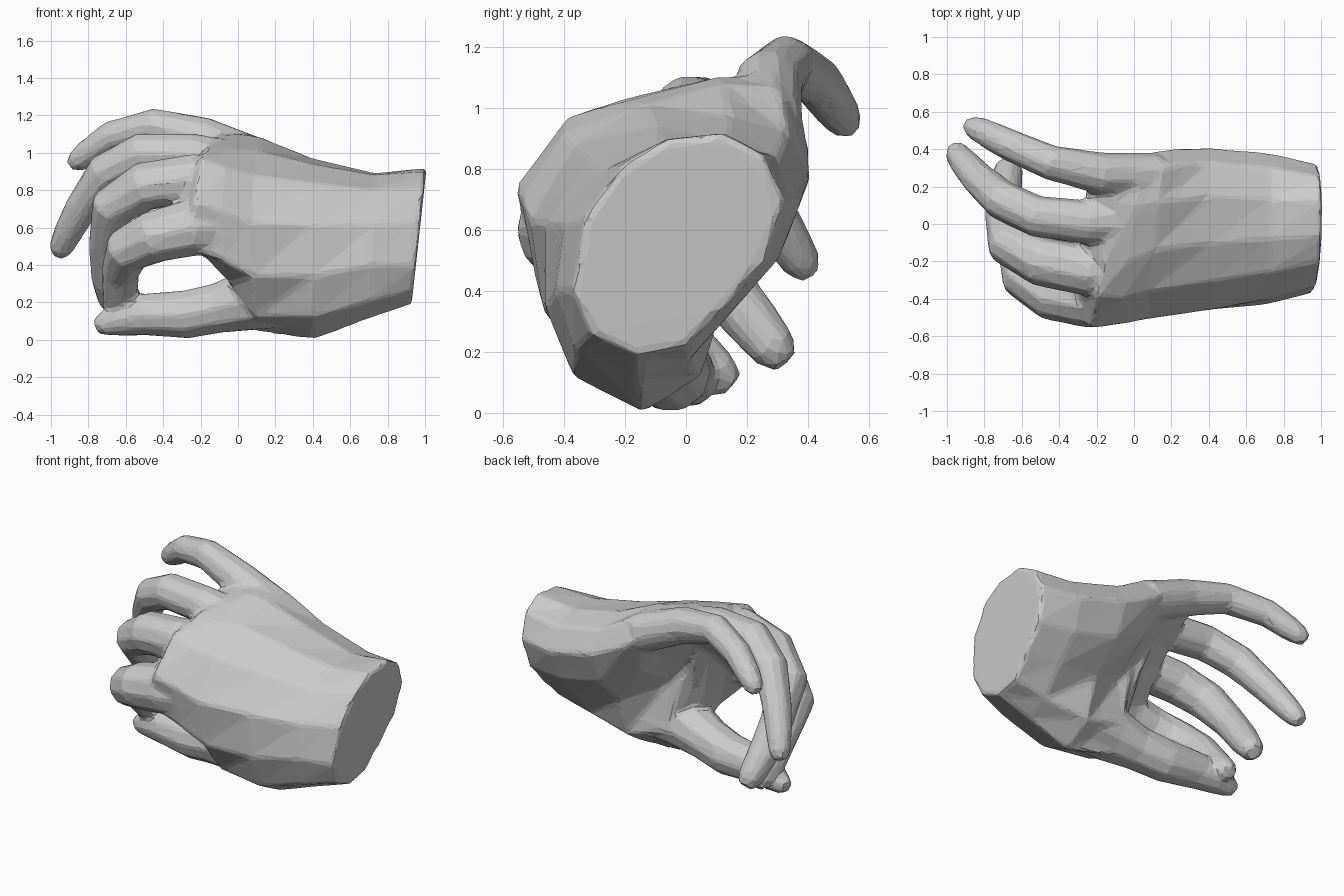
import bpy
import bmesh
import math
from mathutils import Vector

default_cube = bpy.data.objects.get("Cube")
if default_cube:
    bpy.data.objects.remove(default_cube, do_unlink=True)


def loft(name, rings):
    """Skin a list of equal-length point rings and close both ends."""
    bm = bmesh.new()
    loops = [[bm.verts.new(point) for point in ring] for ring in rings]
    for first, second in zip(loops, loops[1:]):
        count = len(first)
        for i in range(count):
            j = (i + 1) % count
            bm.faces.new((first[i], first[j], second[j], second[i]))
    bm.faces.new(loops[0])
    bm.faces.new(loops[-1])
    bmesh.ops.recalc_face_normals(bm, faces=bm.faces)
    mesh = bpy.data.meshes.new(name)
    bm.to_mesh(mesh)
    bm.free()
    obj = bpy.data.objects.new(name, mesh)
    bpy.context.collection.objects.link(obj)
    return obj


def section(x, slope_y, slope_z, outline):
    """Place a y-z outline on a plane slanted around the given x."""
    return [Vector((x + slope_y * y + slope_z * (z - 0.57), y, z))
            for y, z in outline]


def digit(name, joints, sides=10):
    """Tapered tube through (x, y, z, radius) joints with a blunt rounded tip."""
    centres = [Vector(joint[:3]) for joint in joints]
    radii = [joint[3] for joint in joints]
    end = (centres[-1] - centres[-2]).normalized()
    centres.append(centres[-1] + end * radii[-1] * 0.75)
    radii.append(radii[-1] * 0.6)
    normal = Vector((0, 0, 1))
    rings = []
    for i, (centre, radius) in enumerate(zip(centres, radii)):
        before = centres[max(i - 1, 0)]
        after = centres[min(i + 1, len(centres) - 1)]
        tangent = (after - before).normalized()
        normal = (normal - tangent * normal.dot(tangent)).normalized()
        side = tangent.cross(normal)
        ring = []
        for k in range(sides):
            angle = math.tau * (k + 0.5) / sides
            ring.append(centre + radius * 1.03 * (normal * math.cos(angle)
                                                  + side * math.sin(angle)))
        rings.append(ring)
    return loft(name, rings)


# Outlines run from the little-finger edge over the back of the hand,
# down the thumb side and back through the hollow of the palm
wrist_cut = [(.32, .7), (.25, .85), (.13, .92), (-.06, .9), (-.2, .82), (-.33, .64),
             (-.37, .4), (-.31, .26), (-.16, .19), (0, .22), (.14, .36), (.26, .5)]
wrist = [(.38, .7), (.3, .84), (.13, .89), (-.08, .88), (-.26, .8), (-.4, .62),
         (-.43, .4), (-.36, .2), (-.15, .11), (.01, .17), (.16, .34), (.3, .5)]
heel = [(.41, .78), (.33, .92), (.15, .97), (-.1, .94), (-.31, .84), (-.46, .62),
        (-.46, .34), (-.37, .12), (-.14, 0), (.05, .12), (.13, .38), (.33, .57)]
palm = [(.4, .9), (.31, 1.07), (.12, 1.08), (-.14, 1.01), (-.36, .88), (-.51, .63),
        (-.47, .34), (-.31, .12), (-.08, .04), (.04, .2), (-.01, .53), (.27, .7)]
web = [(.38, .98), (.28, 1.11), (.1, 1.1), (-.2, 1.02), (-.4, .92), (-.54, .7),
       (-.49, .42), (-.28, .3), (-.12, .3), (-.06, .46), (-.01, .67), (.25, .84)]
knuckles = [(.35, 1.04), (.27, 1.13), (.1, 1.09), (-.2, 1.03), (-.39, .97), (-.56, .74),
            (-.49, .47), (-.35, .45), (-.2, .6), (-.08, .74), (.05, .84), (.24, .94)]
finger_webs = [(.33, 1.07), (.28, 1.11), (.12, 1.03), (-.12, .93), (-.34, .78), (-.46, .62),
               (-.44, .5), (-.33, .49), (-.2, .65), (-.08, .79), (.05, .89), (.22, 1)]

# Palm and wrist
hand = loft("hand", [
    section(0.97, 0, 0.11, wrist_cut),
    section(0.72, 0, 0.05, wrist),
    section(0.4, 0, 0, heel),
    section(0.12, 0.1, 0, palm),
    section(0, 0.16, 0, web),
    section(-0.12, 0.2, 0, knuckles),
    section(-0.27, 0.1, 0, finger_webs),
])

# Fingers, from knuckle to tip
little_finger = digit("little_finger", [
    (.12, .26, .95, .12), (-.18, .27, 1.08, .11), (-.45, .33, 1.145, .092),
    (-.68, .43, 1.085, .083), (-.8, .49, 1.0, .073), (-.86, .52, .955, .06)])
ring_finger = digit("ring_finger", [
    (.05, .02, .93, .12), (-.25, .01, .99, .115), (-.52, .04, .995, .11),
    (-.71, .13, .89, .105), (-.84, .25, .7, .088), (-.91, .33, .57, .077),
    (-.948, .38, .49, .064)])
middle_finger = digit("middle_finger", [
    (0, -.22, .82, .13), (-.24, -.25, .86, .135), (-.5, -.2, .82, .13),
    (-.67, -.11, .71, .118), (-.7, .06, .5, .098), (-.69, .2, .32, .092),
    (-.67, .29, .21, .077)])
index_finger = digit("index_finger", [
    (.02, -.34, .6, .14), (-.25, -.4, .6, .155), (-.45, -.37, .55, .14),
    (-.59, -.28, .48, .125), (-.63, -.12, .36, .1), (-.63, .02, .2, .09),
    (-.62, .11, .125, .073)])

# Thumb
thumb = digit("thumb", [
    (.35, -.14, .24, .17), (.08, -.13, .22, .17), (-.1, -.09, .17, .135),
    (-.28, -.05, .135, .13), (-.5, -.02, .135, .112), (-.64, .01, .105, .086),
    (-.715, .025, .085, .065)])

# Fuse the digits and palm into one faceted skin
for part in (hand, little_finger, ring_finger, middle_finger, index_finger, thumb):
    part.select_set(True)
bpy.context.view_layer.objects.active = hand
bpy.ops.object.join()

fuse = hand.modifiers.new("fuse", "REMESH")
fuse.mode = "VOXEL"
fuse.voxel_size = 0.016
relax = hand.modifiers.new("relax", "SMOOTH")
relax.factor = 0.5
relax.iterations = 7
facets = hand.modifiers.new("facets", "DECIMATE")
facets.ratio = 0.05
